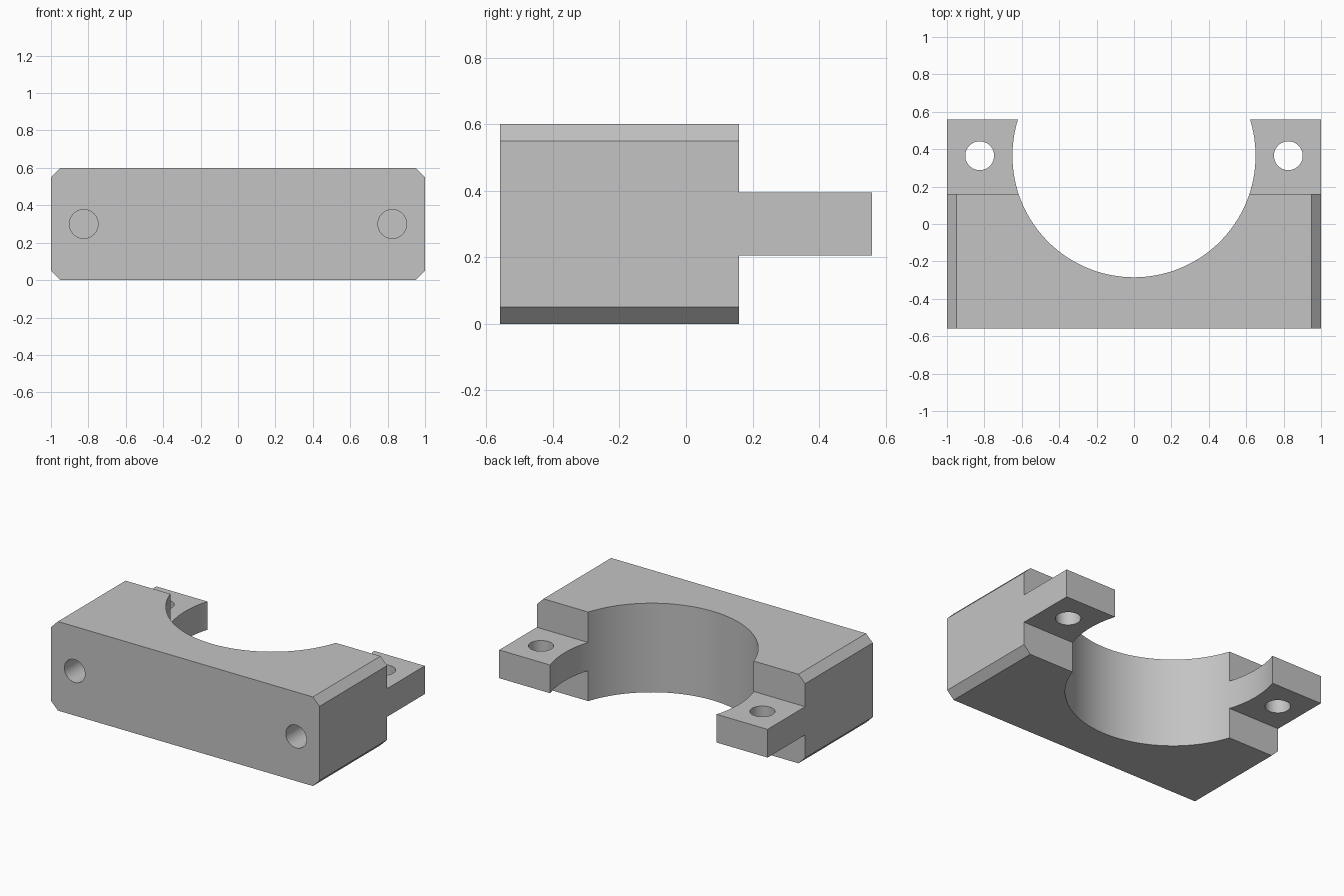
import bpy
import bmesh
import math

if "Cube" in bpy.data.objects:
    bpy.data.objects.remove(bpy.data.objects["Cube"], do_unlink=True)

grey = bpy.data.materials.new("plain_grey")
grey.use_nodes = True
grey.diffuse_color = (0.55, 0.55, 0.55, 1)
grey.node_tree.nodes["Principled BSDF"].inputs["Base Color"].default_value = (0.55, 0.55, 0.55, 1)

WIDTH, HEIGHT, CHAMFER = 1.0, 0.6, 0.05
FRONT, SHOULDER, BACK = -0.56, 0.16, 0.56
BORE_Y, BORE_R = 0.365, 0.65
HOLE_X, HOLE_R = 0.825, 0.077


def box(name, low, high):
    centre = [(a + b) / 2 for a, b in zip(low, high)]
    bpy.ops.mesh.primitive_cube_add(size=1, location=centre)
    ob = bpy.context.object
    ob.name = name
    ob.scale = [b - a for a, b in zip(low, high)]
    bpy.ops.object.transform_apply(location=True, rotation=True, scale=True)
    ob.data.materials.append(grey)
    return ob


def cylinder(name, radius, depth, location, rotation=(0, 0, 0), sides=48):
    bpy.ops.mesh.primitive_cylinder_add(vertices=sides, radius=radius, depth=depth,
                                        location=location, rotation=rotation)
    ob = bpy.context.object
    ob.name = name
    ob.hide_render = True
    ob.data.materials.append(grey)
    return ob


def combine(target, tool, operation):
    mod = target.modifiers.new(tool.name, 'BOOLEAN')
    mod.operation, mod.object, mod.solver = operation, tool, 'EXACT'
    bpy.context.view_layer.objects.active = target
    bpy.ops.object.modifier_apply(modifier=mod.name)
    bpy.data.objects.remove(tool, do_unlink=True)


# Main block with its four lengthwise side edges chamfered
block = box("clamp_block", (-WIDTH, FRONT, 0), (WIDTH, SHOULDER, HEIGHT))
bm = bmesh.new()
bm.from_mesh(block.data)
edges = [e for e in bm.edges if abs(e.verts[0].co.y - e.verts[1].co.y) > 0.1]
bmesh.ops.bevel(bm, geom=edges, offset=CHAMFER, segments=1, affect='EDGES')
bm.to_mesh(block.data)
bm.free()

# Rear lugs
for side in (-1, 1):
    xs = sorted((side * 0.45, side * WIDTH))
    lug = box("rear_lug", (xs[0], SHOULDER - 0.05, 0.205), (xs[1], BACK, 0.395))
    combine(block, lug, 'UNION')

# Round bearing seat
combine(block, cylinder("bore_cutter", BORE_R, 2, (0, BORE_Y, HEIGHT / 2), sides=128), 'DIFFERENCE')

# Vertical lug holes and blind front holes
for side in (-1, 1):
    x = side * HOLE_X
    combine(block, cylinder("lug_hole_cutter", HOLE_R, 1, (x, BORE_Y, HEIGHT / 2)), 'DIFFERENCE')
    combine(block, cylinder("front_hole_cutter", HOLE_R, 0.8, (x, FRONT, HEIGHT / 2),
                            (math.pi / 2, 0, 0)), 'DIFFERENCE')

# Smooth the curved walls, keep edges crisp
bpy.ops.object.select_all(action='DESELECT')
block.select_set(True)
bpy.context.view_layer.objects.active = block
bpy.ops.object.shade_smooth_by_angle(angle=math.radians(30))
